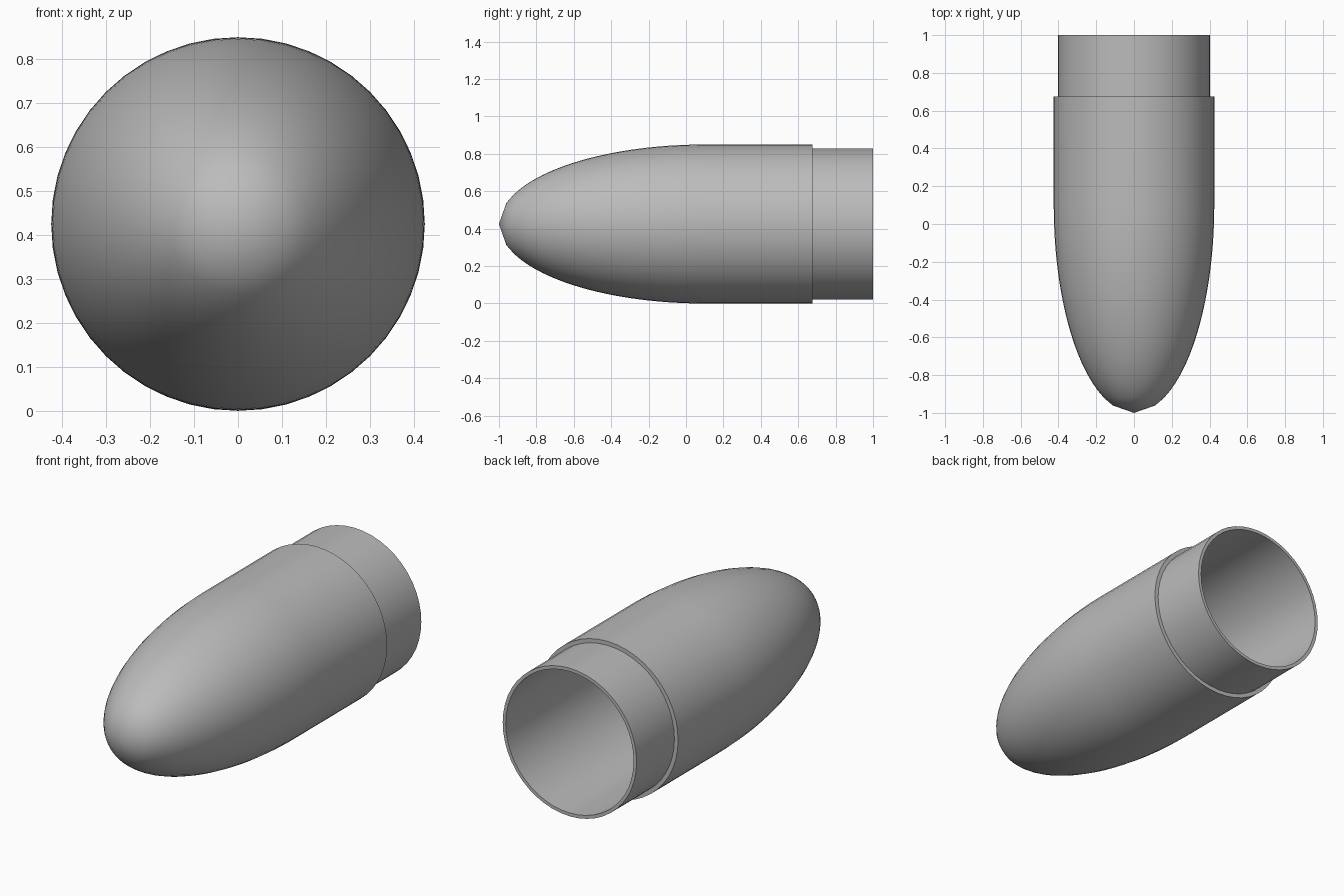
import bpy
import math

cube = bpy.data.objects.get("Cube")
if cube:
    bpy.data.objects.remove(cube, do_unlink=True)

SIDES = 48
RINGS = 28
RADIUS = 0.425
TIP, NOSE_END = -1.0, 0.1
WALL = 0.018

grey = bpy.data.materials.new("plain grey")
grey.diffuse_color = (0.5, 0.5, 0.5, 1)
grey.use_nodes = True
grey.node_tree.nodes["Principled BSDF"].inputs["Base Color"].default_value = (0.5, 0.5, 0.5, 1)


def ellipse_nose(tip, end, radius, rings):
    """Elliptical (y, r) profile from just behind the tip to the full radius."""
    return [(tip + (end - tip) * i / rings,
             radius * math.sqrt(1 - (1 - i / rings) ** 2))
            for i in range(1, rings + 1)]


def lathe(name, profile, front_tip, inner_tip):
    """Turn a (y, r) profile around the long axis, closed at both tips."""
    verts = []
    for y, r in profile:
        for s in range(SIDES):
            a = math.tau * s / SIDES
            verts.append((r * math.sin(a), y, RADIUS + r * math.cos(a)))
    faces = []
    for k in range(len(profile) - 1):
        for s in range(SIDES):
            a, b = k * SIDES + s, k * SIDES + (s + 1) % SIDES
            faces.append((a, a + SIDES, b + SIDES, b))
    last = (len(profile) - 1) * SIDES
    first_tip = len(verts)
    verts += [(0, front_tip, RADIUS), (0, inner_tip, RADIUS)]
    for s in range(SIDES):
        n = (s + 1) % SIDES
        faces.append((first_tip, s, n))
        faces.append((first_tip + 1, last + n, last + s))
    mesh = bpy.data.meshes.new(name)
    mesh.from_pydata(verts, [], faces)
    mesh.materials.append(grey)
    obj = bpy.data.objects.new(name, mesh)
    bpy.context.collection.objects.link(obj)
    return obj


# Outer skin, stepped shoulder, open rim, then the hollow inside
shoulder = RADIUS - 0.022
bore = shoulder - WALL
outside = ellipse_nose(TIP, NOSE_END, RADIUS, RINGS)
inside = ellipse_nose(TIP + 0.04, NOSE_END, bore, RINGS)
profile = outside + [(0.675, RADIUS), (0.675, shoulder), (1, shoulder), (1, bore)]
profile += inside[::-1]
nose_cone = lathe("nose_cone", profile, TIP, TIP + 0.04)

# Consistent outward normals
import bmesh
bm = bmesh.new()
bm.from_mesh(nose_cone.data)
bmesh.ops.recalc_face_normals(bm, faces=bm.faces)
bm.to_mesh(nose_cone.data)
bm.free()

# Smooth skin with crisp shoulder and rim edges
bpy.ops.object.select_all(action='DESELECT')
nose_cone.select_set(True)
bpy.context.view_layer.objects.active = nose_cone
bpy.ops.object.shade_smooth_by_angle(angle=math.radians(40))
